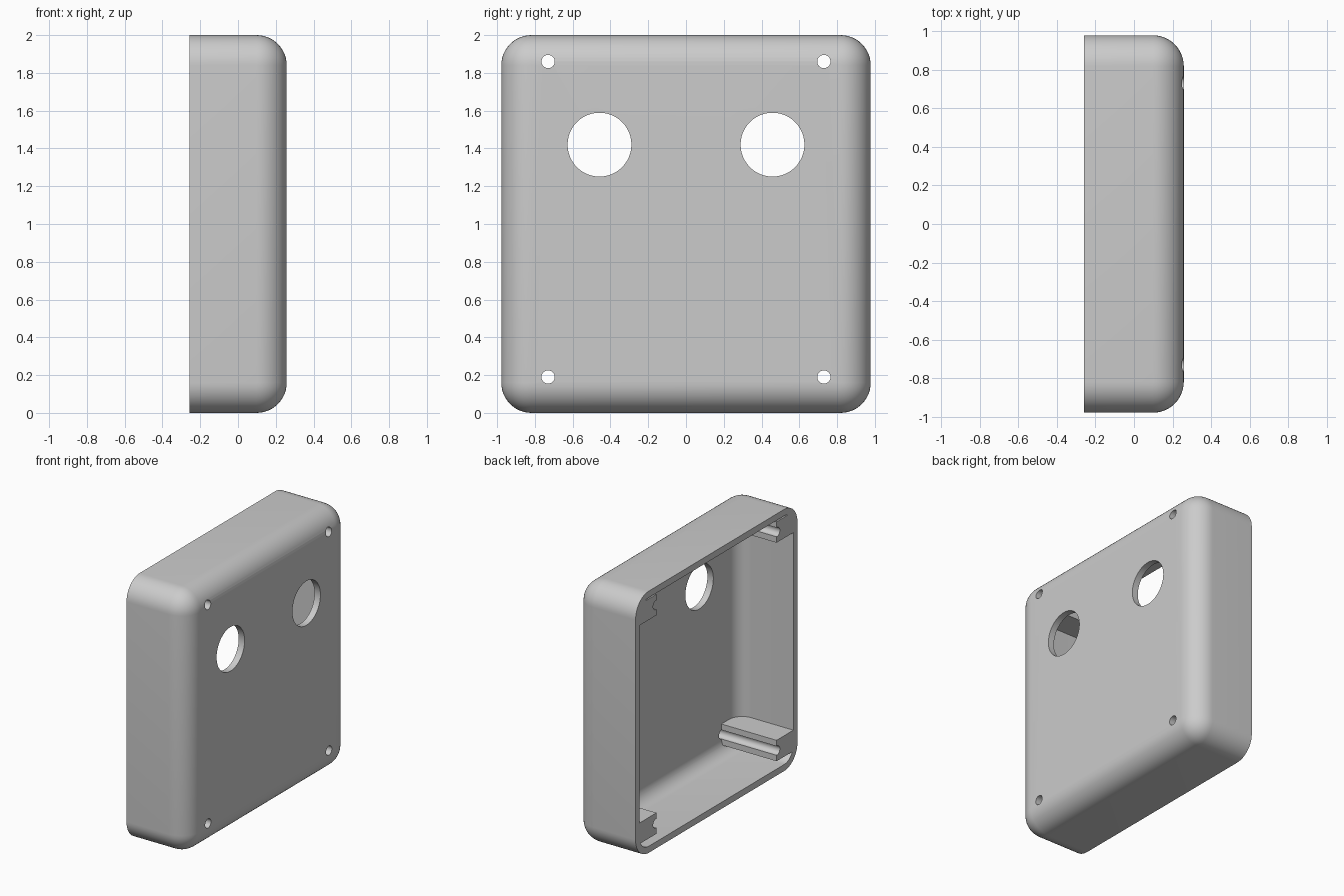
import bpy, bmesh, math
from mathutils import Matrix

if "Cube" in bpy.data.objects:
    bpy.data.objects.remove(bpy.data.objects["Cube"], do_unlink=True)

HALF_X, HALF_Y, HEIGHT = 0.258, 0.978, 2.0
WALL, RADIUS = 0.05, 0.16
SCREW_Y, SCREW_Z = 0.73, (0.19, 1.86)

grey = bpy.data.materials.new("plain grey")
grey.use_nodes = True
colour = (0.6, 0.6, 0.6, 1)
grey.diffuse_color = colour
grey.node_tree.nodes["Principled BSDF"].inputs["Base Color"].default_value = colour


def finish(bm, name):
    bmesh.ops.recalc_face_normals(bm, faces=bm.faces)
    mesh = bpy.data.meshes.new(name)
    bm.to_mesh(mesh)
    bm.free()
    mesh.materials.append(grey)
    obj = bpy.data.objects.new(name, mesh)
    bpy.context.collection.objects.link(obj)
    return obj


def box(name, low, high, radius=0):
    """Box between two corners; a radius rounds all edges but those of the -x face."""
    bm = bmesh.new()
    bmesh.ops.create_cube(bm, size=1)
    for v in bm.verts:
        v.co = [(a + b) / 2 + c * (b - a) for a, b, c in zip(low, high, v.co)]
    if radius:
        edges = [e for e in bm.edges if max(v.co.x for v in e.verts) > low[0] + 0.01]
        bmesh.ops.bevel(bm, geom=edges, offset=radius, offset_type='OFFSET',
                        segments=12, profile=0.5, affect='EDGES')
    return finish(bm, name)


def drill(name, radius, y, z):
    """Long cylinder along x."""
    bm = bmesh.new()
    bmesh.ops.create_cone(bm, cap_ends=True, segments=48, radius1=radius,
                          radius2=radius, depth=2,
                          matrix=Matrix.Translation((0, y, z)) @ Matrix.Rotation(math.pi / 2, 4, 'Y'))
    return finish(bm, name)


def cut(target, cutter):
    """Subtract the cutter from the target, then discard it."""
    mod = target.modifiers.new("cut", 'BOOLEAN')
    mod.operation, mod.solver, mod.object = 'DIFFERENCE', 'EXACT', cutter
    cutter.hide_render = True
    bpy.context.view_layer.objects.active = target
    bpy.ops.object.modifier_apply(modifier=mod.name)
    bpy.data.objects.remove(cutter, do_unlink=True)


# Rounded outer body, open towards -x
case = box("enclosure_shell", (-HALF_X, -HALF_Y, 0), (HALF_X, HALF_Y, HEIGHT), RADIUS)

# Hollow, leaving four screw posts standing on the side walls
cavity = box("cavity", (-HALF_X - 0.2, WALL - HALF_Y, WALL),
             (HALF_X - WALL, HALF_Y - WALL, HEIGHT - WALL), RADIUS - WALL)
for side in (-1, 1):
    for z in SCREW_Z:
        ys = sorted((side * (SCREW_Y - 0.005), side * 1.1))
        cut(cavity, box("screw_post", (-1, ys[0], z - 0.08), (1, ys[1], z + 0.08)))
cut(case, cavity)

# Screw holes, which groove the post ends, and the two large round openings
for side in (-1, 1):
    for z in SCREW_Z:
        cut(case, drill("screw_hole", 0.035, side * SCREW_Y, z))
    cut(case, drill("round_opening", 0.169, side * 0.458, 1.42))

# Smooth fillets with crisp edges
bpy.ops.object.select_all(action='DESELECT')
case.select_set(True)
bpy.context.view_layer.objects.active = case
bpy.ops.object.shade_smooth_by_angle(angle=math.radians(30))
